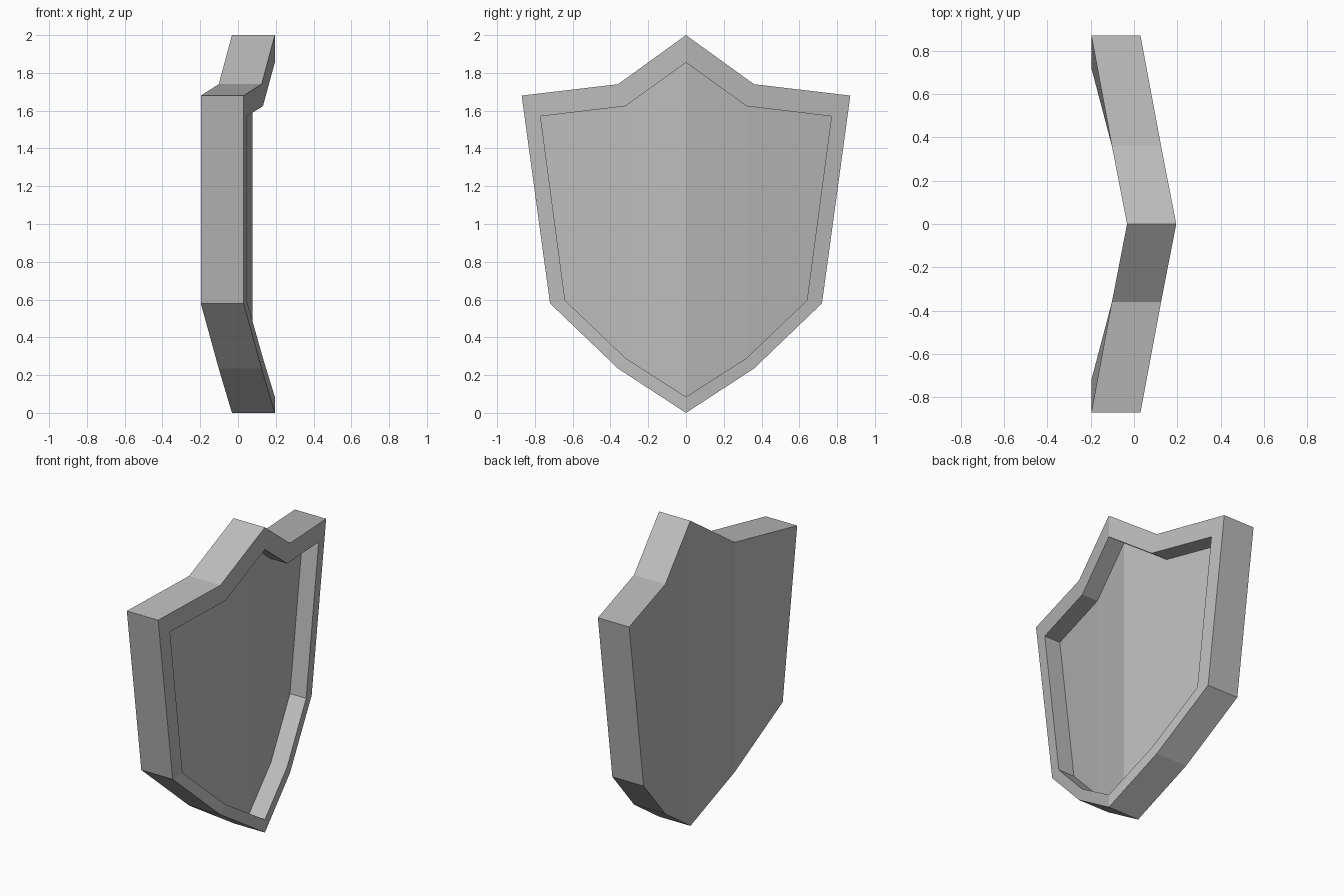
import bpy
import bmesh

cube = bpy.data.objects.get("Cube")
if cube:
    bpy.data.objects.remove(cube, do_unlink=True)

THICKNESS = 0.227
RECESS = 0.117

# Half outlines from top point to bottom point: (x of front face, y, z)
OUTER = [(0.195, 0, 2), (0.125, 0.36, 1.74), (0.03, 0.87, 1.68),
         (0.03, 0.72, 0.58), (0.125, 0.36, 0.235), (0.195, 0, 0)]
INNER = [(0.195, 0, 1.855), (0.132, 0.32, 1.624), (0.046, 0.77, 1.57),
         (0.046, 0.64, 0.595), (0.132, 0.32, 0.29), (0.195, 0, 0.085)]

steel = bpy.data.materials.new("steel grey")
steel.use_nodes = True
colour = (0.5, 0.5, 0.5, 1)
steel.diffuse_color = colour
steel.node_tree.nodes["Principled BSDF"].inputs["Base Color"].default_value = colour

bm = bmesh.new()


def ring(half, shift):
    """Closed outline mirrored across y, moved along x."""
    points = half + [(x, -y, z) for x, y, z in half[-2:0:-1]]
    return [bm.verts.new((x + shift, y, z)) for x, y, z in points]


def bridge(a, b):
    for i in range(len(a)):
        j = (i + 1) % len(a)
        bm.faces.new((a[i], a[j], b[j], b[i]))


def panels(r):
    """Fill an outline with four upright folded panels."""
    n = len(r)
    bottom = n // 2
    for i in range(2):
        bm.faces.new((r[i], r[i + 1], r[bottom - i - 1], r[bottom - i]))
        bm.faces.new((r[-i], r[-i - 1], r[bottom + i + 1], r[bottom + i]))


# Back, edge, rim, recess wall and recessed floor
back = ring(OUTER, -THICKNESS)
front = ring(OUTER, 0)
lip = ring(INNER, 0)
floor = ring(INNER, -RECESS)
panels(back)
bridge(back, front)
bridge(front, lip)
bridge(lip, floor)
panels(floor)
bmesh.ops.recalc_face_normals(bm, faces=bm.faces[:])

mesh = bpy.data.meshes.new("shield")
bm.to_mesh(mesh)
bm.free()
mesh.materials.append(steel)
shield = bpy.data.objects.new("shield", mesh)
bpy.context.collection.objects.link(shield)
